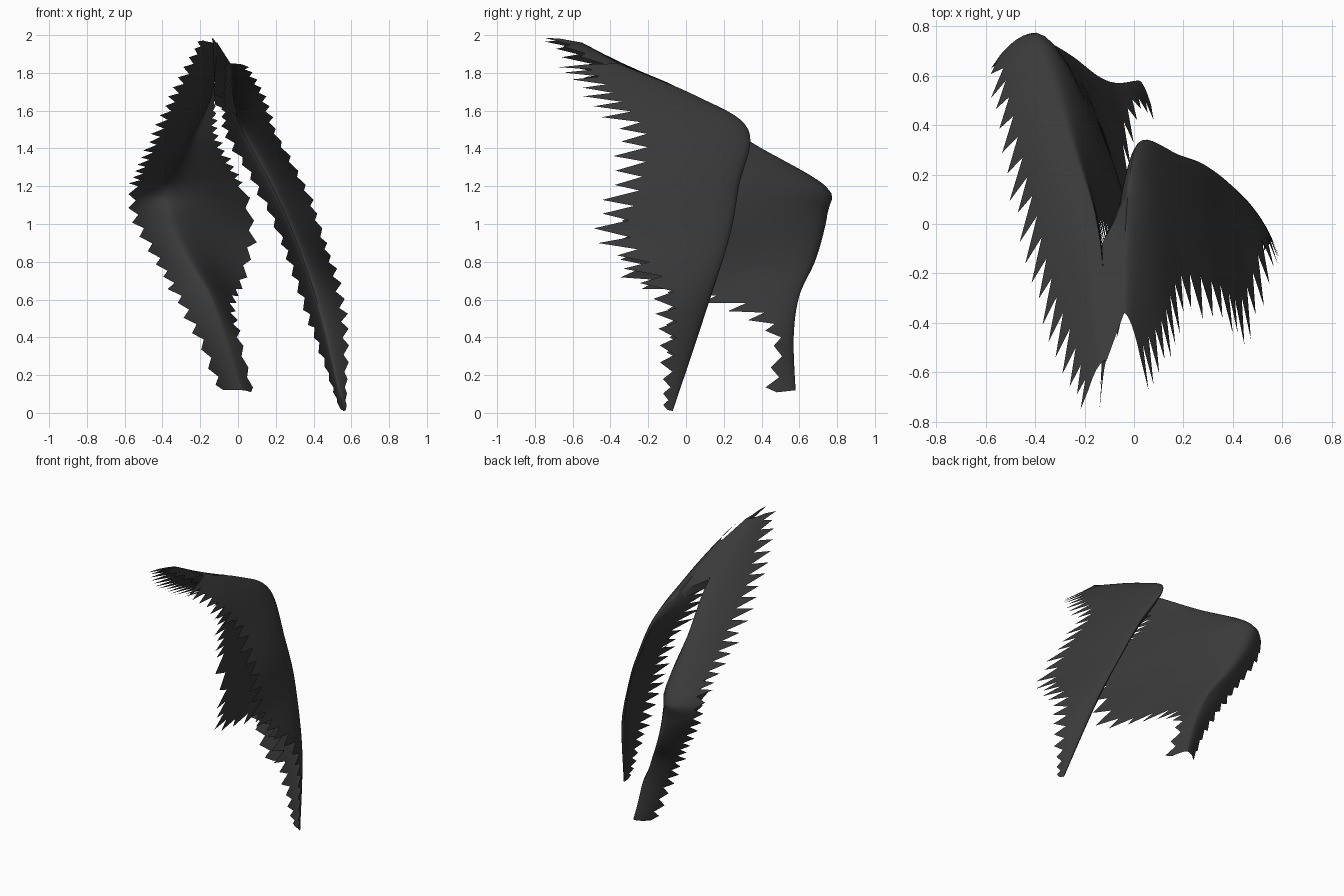
import bpy, bmesh, random
from mathutils import Vector

if "Cube" in bpy.data.objects:
    bpy.data.objects.remove(bpy.data.objects["Cube"])

random.seed(4)
TOOTH = 0.18      # length of the ragged points
PITCH = 0.085     # spacing of the ragged points
COLS = (0.015, 0.05, 0.13, 0.3, 0.55, 0.8, 1.0)

cloth = bpy.data.materials.new("charcoal_cloth")
cloth.diffuse_color = (0.042, 0.042, 0.042, 1)
cloth.use_nodes = True
cloth.node_tree.nodes["Principled BSDF"].inputs["Base Color"].default_value = cloth.diffuse_color

# Stations down each wing: folded ridge, outer ragged edge, inner ragged edge
RIGHT = [
    ((-.04, -.36, 1.85), (.05, -.67, 1.84), (-.07, -.48, 1.84)),
    ((-.03, .05, 1.68), (.14, -.56, 1.70), (-.08, -.28, 1.67)),
    ((.02, .33, 1.50), (.22, -.38, 1.47), (-.08, -.08, 1.49)),
    ((.18, .28, 1.20), (.38, -.42, 1.17), (.08, .00, 1.20)),
    ((.30, .23, .93), (.46, -.47, .93), (.21, -.10, .93)),
    ((.43, .11, .55), (.58, -.18, .56), (.36, -.10, .50)),
    ((.56, -.07, .01), (.575, -.12, .02), (.53, -.11, .04)),
]
LEFT = [
    ((-.11, -.55, 1.96), (-.21, -.77, 1.98), (-.14, -.77, 2.0)),
    ((-.14, -.05, 1.68), (-.36, -.45, 1.70), (-.12, -.28, 1.69)),
    ((-.26, .35, 1.43), (-.49, .06, 1.41), (-.09, -.15, 1.45)),
    ((-.38, .74, 1.20), (-.58, .54, 1.20), (.04, -.33, 1.20)),
    ((-.38, .75, 1.06), (-.58, .61, 1.04), (.10, -.38, .95)),
    ((-.27, .69, .82), (-.46, .57, .82), (.04, -.32, .68)),
    ((-.15, .60, .62), (-.35, .52, .62), (-.01, .15, .56)),
    ((-.07, .57, .40), (-.22, .48, .38), (.02, .45, .40)),
    ((.02, .58, .12), (-.11, .48, .12), (.09, .40, .10)),
]
# Web joining the two ridges near the top: left ridge point, right ridge point
WEB = [
    ((-.11, -.55, 1.96), (-.04, -.36, 1.85)),
    ((-.12, -.30, 1.82), (-.035, -.10, 1.75)),
    ((-.13, -.08, 1.69), (-.02, .12, 1.64)),
    ((-.12, -.06, 1.63), (0, .20, 1.58)),
]


def spline(p, i, t):
    """Smooth curve through the stations."""
    a, b, c, d = (Vector(p[min(max(k, 0), len(p) - 1)]) for k in range(i - 1, i + 3))
    return 0.5 * (2 * b + (c - a) * t + (2 * a - 5 * b + 4 * c - d) * t * t
                  + (3 * b - a - 3 * c + d) * t ** 3)


def flap_point(r, e, s, power):
    """Point on a flap: sideways spread comes first, so the back is broad and rounded."""
    p = r.lerp(e, s)
    p.x = r.x + (e.x - r.x) * s ** power
    return p


def finish(name, bm):
    bmesh.ops.recalc_face_normals(bm, faces=bm.faces)
    mesh = bpy.data.meshes.new(name)
    bm.to_mesh(mesh)
    bm.free()
    mesh.materials.append(cloth)
    ob = bpy.data.objects.new(name, mesh)
    bpy.context.collection.objects.link(ob)
    bpy.ops.object.select_all(action='DESELECT')
    ob.select_set(True)
    bpy.context.view_layer.objects.active = ob
    bpy.ops.object.shade_smooth_by_angle(angle=0.7)


def wing(name, stations, powers):
    ridge, outer, inner = zip(*stations)
    rows = []
    for i in range(len(stations) - 1):
        size = sum((Vector(l[i + 1]) - Vector(l[i])).length for l in (ridge, outer)) / 2
        n = 2 * max(2, round(size / PITCH))
        rows += [[spline(l, i, k / n) for l in (ridge, outer, inner)] for k in range(n)]
    rows.append([Vector(p) for p in stations[-1]])

    bm = bmesh.new()
    spine = [bm.verts.new(r[0]) for r in rows]
    for side in (1, 2):
        power = powers[side - 1]
        grid, tips = [], []
        for j, row in enumerate(rows):
            r, e = row[0], row[side]
            length = max((e - r).length, 0.01)
            base = 1 - min(0.45, TOOTH / length)
            grid.append([spine[j]] + [bm.verts.new(flap_point(r, e, base * c, power))
                                      for c in COLS])
            reach = 1 - random.uniform(-0.1, 0.25) * (1 - base)
            tips.append(bm.verts.new(flap_point(r, e, reach, power)) if j % 2 else None)
        for j in range(len(rows) - 1):
            a, b = grid[j], grid[j + 1]
            for c in range(len(COLS)):
                quad = (a[c], a[c + 1], b[c + 1], b[c])
                bm.faces.new(quad if side == 1 else quad[::-1])
            # ragged points along the free edge
            tri = (a[-1], tips[j] or tips[j + 1], b[-1])
            bm.faces.new(tri if side == 1 else tri[::-1])
    finish(name, bm)


def web(name, pairs):
    bm = bmesh.new()
    rows = [[bm.verts.new(Vector(a).lerp(Vector(b), k / 4)) for k in range(5)]
            for a, b in pairs]
    for a, b in zip(rows, rows[1:]):
        for k in range(4):
            bm.faces.new((a[k], a[k + 1], b[k + 1], b[k]))
    finish(name, bm)


wing("right_ragged_wing", RIGHT, (0.58, 0.65))
wing("left_ragged_wing", LEFT, (0.5, 0.6))
web("joining_web", WEB)
